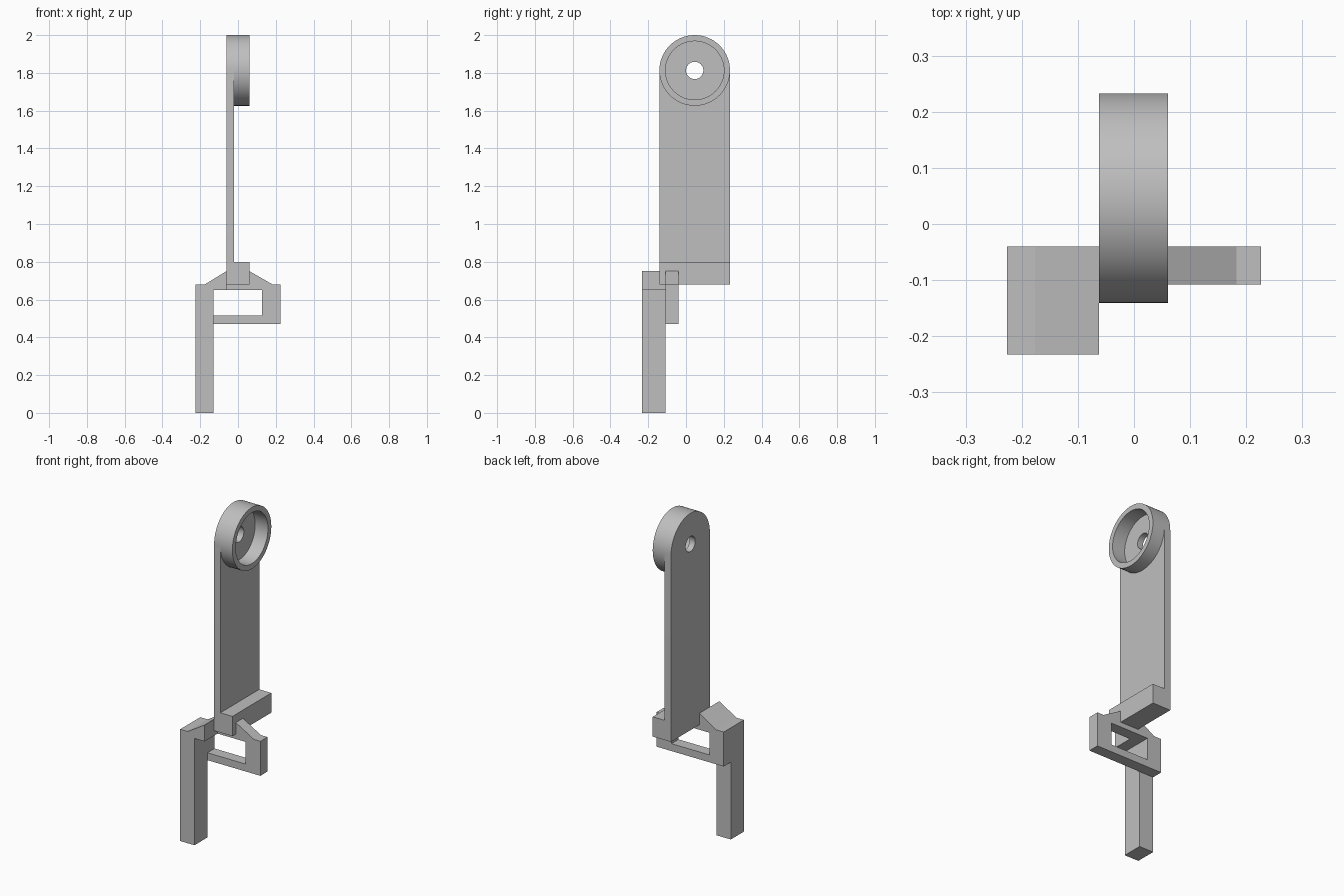
import bpy, bmesh, math
from mathutils import Vector

cube = bpy.data.objects.get("Cube")
if cube:
    bpy.data.objects.remove(cube, do_unlink=True)

grey = bpy.data.materials.new("plain grey")
grey.use_nodes = True
colour = (0.52, 0.52, 0.52, 1)
grey.diffuse_color = colour
grey.node_tree.nodes["Principled BSDF"].inputs["Base Color"].default_value = colour


def extrude(name, profile, axis, start, end):
    """Extrude a flat profile along x (profile in y, z) or y (profile in x, z)."""
    bm = bmesh.new()
    def place(a, b):
        return (start, a, b) if axis == "x" else (a, start, b)
    face = bm.faces.new([bm.verts.new(place(a, b)) for a, b in profile])
    made = bmesh.ops.extrude_face_region(bm, geom=[face])["geom"]
    move = Vector((end - start, 0, 0) if axis == "x" else (0, end - start, 0))
    bmesh.ops.translate(bm, vec=move, verts=[v for v in made if isinstance(v, bmesh.types.BMVert)])
    bmesh.ops.recalc_face_normals(bm, faces=bm.faces)
    mesh = bpy.data.meshes.new(name)
    bm.to_mesh(mesh)
    bm.free()
    mesh.materials.append(grey)
    obj = bpy.data.objects.new(name, mesh)
    bpy.context.collection.objects.link(obj)
    return obj


def arc(radius, first=0, last=360, steps=64):
    """Points on a circle about the pivot."""
    count = steps if last - first == 360 else steps + 1
    angles = [math.radians(first + (last - first) * i / steps) for i in range(count)]
    return [(PIVOT_Y + radius * math.cos(t), PIVOT_Z + radius * math.sin(t)) for t in angles]


def activate(obj):
    bpy.ops.object.select_all(action="DESELECT")
    obj.select_set(True)
    bpy.context.view_layer.objects.active = obj


def cut(obj, cutter):
    cutter.hide_render = True
    mod = obj.modifiers.new("cut", "BOOLEAN")
    mod.operation = "DIFFERENCE"
    mod.solver = "EXACT"
    mod.object = cutter
    activate(obj)
    bpy.ops.object.modifier_apply(modifier=mod.name)


def rect(a0, b0, a1, b1):
    return [(a0, b0), (a1, b0), (a1, b1), (a0, b1)]


PIVOT_Y, PIVOT_Z, RADIUS = 0.046, 1.813, 0.187
FRONT, BACK = PIVOT_Y - RADIUS, PIVOT_Y + RADIUS
LEFT, STEP, RIGHT = -0.062, -0.02, 0.061

# Upright plate with a rounded top, and the open cup beside it
plate = extrude("upright_plate", [(FRONT, 0.68), (BACK, 0.68)] + arc(RADIUS, 0, 180, 32),
                "x", LEFT, STEP)
cup = extrude("cup_rim", arc(RADIUS), "x", STEP, RIGHT)
recess = extrude("recess_cutter", arc(0.155), "x", -0.025, 0.1)
hole = extrude("hole_cutter", arc(0.046, steps=32), "x", -0.1, 0.1)
cut(plate, recess)
cut(plate, hole)
cut(cup, recess)

# Block along the bottom of the plate
extrude("base_block", rect(FRONT, 0.68, BACK, 0.8), "x", STEP, RIGHT)

# Frame with a window and sloping shoulders
frame = extrude("window_frame", [(-0.226, 0.47), (0.226, 0.47), (0.226, 0.68), (0.183, 0.68),
                                 (0.061, 0.75), (-0.062, 0.75), (-0.176, 0.68), (-0.226, 0.68)],
                "y", -0.108, -0.04)
window = extrude("window_cutter", rect(-0.13, 0.515, 0.126, 0.65), "y", -0.2, 0.1)
cut(frame, window)

# Long post in front of the frame, with its short arm
extrude("post", [(-0.226, 0), (-0.13, 0), (-0.13, 0.65), (LEFT, 0.65), (LEFT, 0.75),
                 (-0.176, 0.68), (-0.226, 0.68)], "y", -0.233, -0.108)

for cutter in (recess, hole, window):
    bpy.data.objects.remove(cutter, do_unlink=True)

# Smooth the round parts and keep their edges sharp
for obj in (plate, cup):
    activate(obj)
    bpy.ops.object.shade_smooth_by_angle(angle=math.radians(30))
